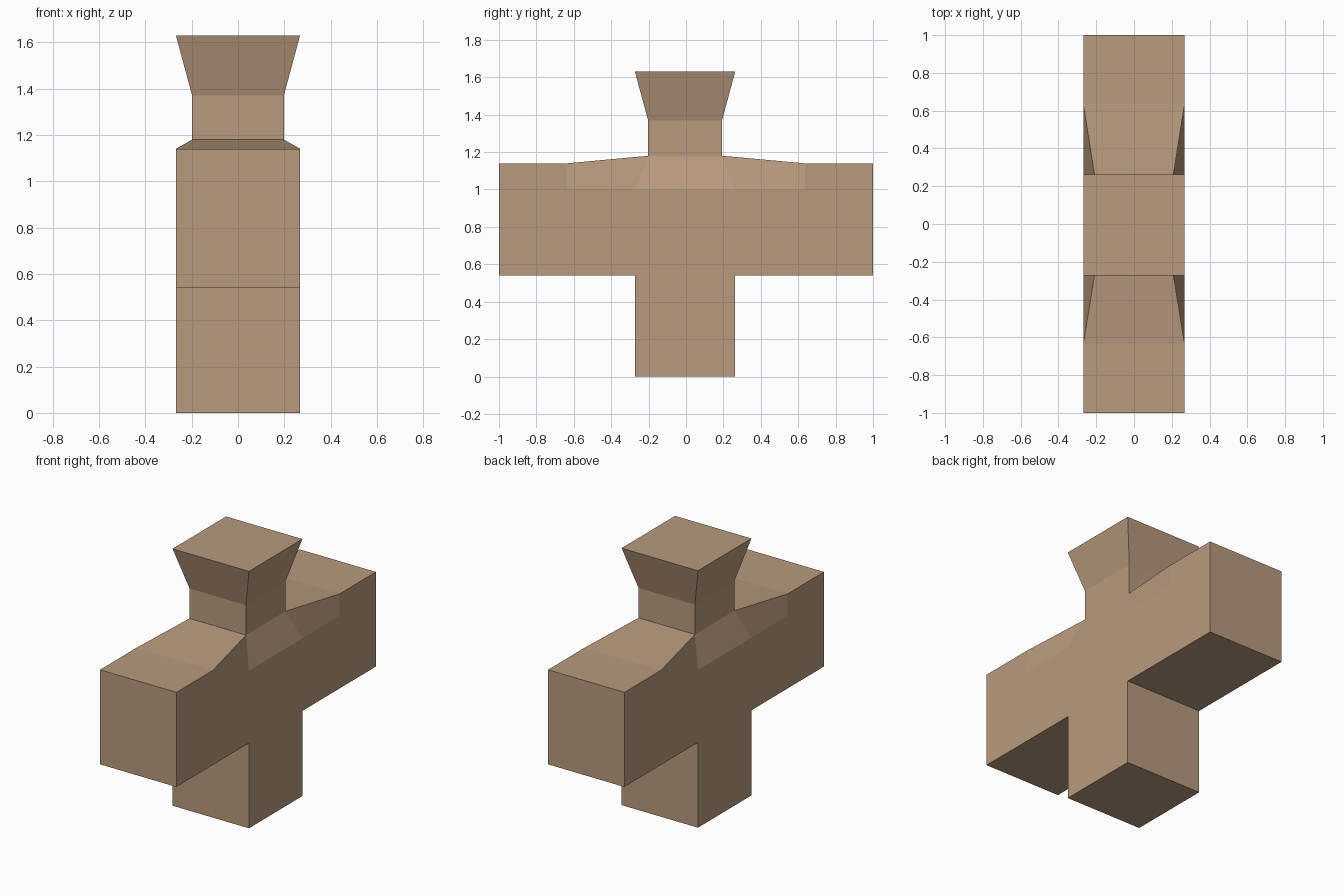
import bpy
import bmesh

cube = bpy.data.objects.get("Cube")
if cube:
    bpy.data.objects.remove(cube, do_unlink=True)

WIDE, SLIM = 0.268, 0.198      # half widths of the block and the neck
SHIFT = -0.005                 # column sits very slightly forward
BOTTOM, SHOULDER, ARM_TOP, NECK = 0.54, 1.0, 1.14, 1.18

mat = bpy.data.materials.new("warm tan")
mat.use_nodes = True
tan = (0.479, 0.323, 0.205, 1)
mat.diffuse_color = tan
bsdf = mat.node_tree.nodes["Principled BSDF"]
bsdf.inputs["Base Color"].default_value = tan
bsdf.inputs["Roughness"].default_value = 0.8

bm = bmesh.new()


def loft(rings, cap_start=False, cap_end=False, keep=lambda ring, side: True):
    """Join successive rings of points with quads."""
    loops = [[bm.verts.new(p) for p in ring] for ring in rings]
    count = len(loops[0])
    for r, (a, b) in enumerate(zip(loops, loops[1:])):
        for i in range(count):
            j = (i + 1) % count
            if keep(r, i):
                bm.faces.new((a[i], a[j], b[j], b[i]))
    if cap_start:
        bm.faces.new(loops[0])
    if cap_end:
        bm.faces.new(loops[-1])


def square(half, z):
    return [(x * half, y * half + SHIFT, z)
            for x, y in ((-1, -1), (1, -1), (1, 1), (-1, 1))]


# Column: leg, tapered shoulder, neck and flared head.
# Its front and back stay open where the arms join.
profile = [(WIDE, 0), (WIDE, BOTTOM), (WIDE, SHOULDER),
           (SLIM, NECK), (SLIM, 1.37), (WIDE, 1.63)]
loft([square(h, z) for h, z in profile], True, True,
     lambda ring, side: ring not in (1, 2) or side in (1, 3))


def section(y_low, y_top, half_top, z_top):
    right = [(WIDE, y_low, BOTTOM), (WIDE, y_low, SHOULDER),
             (half_top, y_top, z_top)]
    return right + [(-x, y, z) for x, y, z in reversed(right)]


# Front and back arms, pinching in and rising toward the neck
for s in (-1, 1):
    loft([section(s, s, WIDE, ARM_TOP),
          section(s * 0.635, s * 0.635, WIDE, ARM_TOP),
          section(s * WIDE + SHIFT, s * SLIM + SHIFT, SLIM, NECK)],
         cap_start=True)

bmesh.ops.remove_doubles(bm, verts=bm.verts, dist=0.0005)
bmesh.ops.recalc_face_normals(bm, faces=bm.faces)

mesh = bpy.data.meshes.new("cross_block")
bm.to_mesh(mesh)
bm.free()
mesh.materials.append(mat)
block = bpy.data.objects.new("cross_block", mesh)
bpy.context.collection.objects.link(block)
